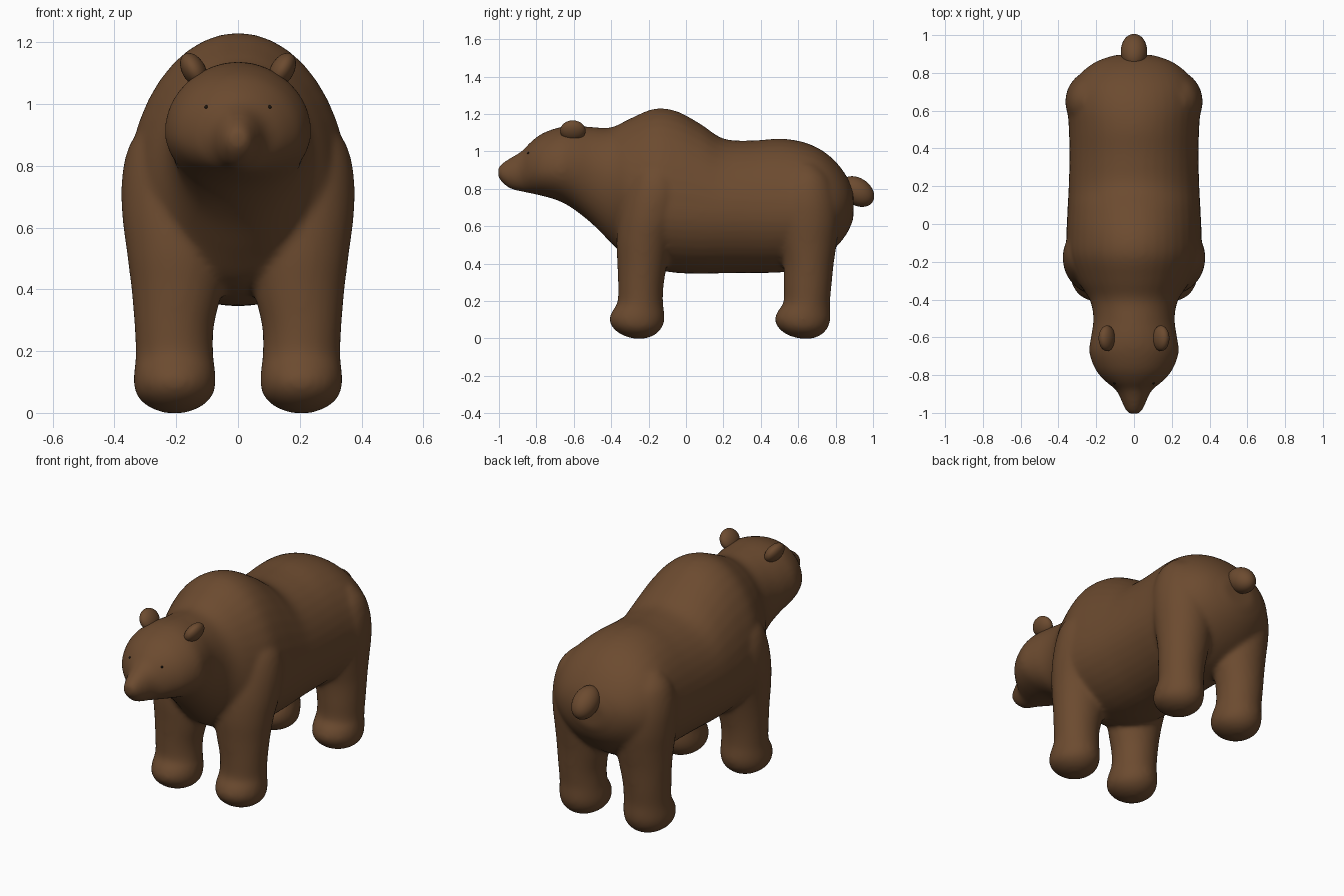
import bpy, bmesh, math
from mathutils import Vector, Matrix

if "Cube" in bpy.data.objects:
    bpy.data.objects.remove(bpy.data.objects["Cube"])


def material(name, rgb):
    m = bpy.data.materials.new(name)
    m.diffuse_color = (*rgb, 1)
    m.use_nodes = True
    m.node_tree.nodes["Principled BSDF"].inputs["Base Color"].default_value = m.diffuse_color
    return m


BROWN = material("brown fur", (0.150, 0.070, 0.029))
DARK = material("dark eye", (0.012, 0.008, 0.005))


def spline(rows, steps=4):
    """Smoothly interpolate rows of section values (Catmull-Rom)."""
    out = []
    for i in range(len(rows) - 1):
        p0, p1, p2, p3 = (rows[min(max(i + k, 0), len(rows) - 1)] for k in (-1, 0, 1, 2))
        for s in range(steps):
            t = s / steps
            out.append([0.5 * (2 * b + (c - a) * t + (2 * a - 5 * b + 4 * c - d) * t * t
                               + (3 * b - a - 3 * c + d) * t ** 3)
                        for a, b, c, d in zip(p0, p1, p2, p3)])
    return out + [list(rows[-1])]


def loft(bm, rings):
    """Skin a list of equal rings and cap both ends."""
    loops = [[bm.verts.new(p) for p in ring] for ring in rings]
    n = len(loops[0])
    faces = [bm.faces.new(loops[0]), bm.faces.new(loops[-1])]
    for a, b in zip(loops, loops[1:]):
        faces += [bm.faces.new((a[i], a[(i + 1) % n], b[(i + 1) % n], b[i])) for i in range(n)]
    bmesh.ops.recalc_face_normals(bm, faces=faces)


def finish(bm, name, mat):
    me = bpy.data.meshes.new(name)
    bm.to_mesh(me)
    bm.free()
    me.materials.append(mat)
    me.shade_smooth()
    ob = bpy.data.objects.new(name, me)
    bpy.context.collection.objects.link(ob)
    return ob


def ellipsoid(name, loc, radii, rot, mat, seg=32):
    bm = bmesh.new()
    m = (Matrix.Translation(loc) @ Matrix.Rotation(rot[1], 4, 'Y')
         @ Matrix.Rotation(rot[0], 4, 'X') @ Matrix.Diagonal((*radii, 1)))
    bmesh.ops.create_uvsphere(bm, u_segments=seg, v_segments=seg // 2, radius=1, matrix=m)
    return finish(bm, name, mat)


ANGLES = [2 * math.pi * i / 40 for i in range(40)]

# torso, neck, head and snout: y, bottom, top, half width, height of widest line
TORSO = [(-1.005, .865, .915, .025, .89), (-.985, .835, .935, .045, .88),
         (-.94, .80, .965, .065, .88), (-.88, .785, 1.0, .095, .89),
         (-.83, .775, 1.05, .155, .90), (-.77, .762, 1.095, .205, .905),
         (-.68, .735, 1.128, .237, .91), (-.60, .69, 1.137, .228, .91),
         (-.50, .61, 1.13, .215, .89), (-.40, .51, 1.128, .235, .84),
         (-.30, .42, 1.175, .30, .76), (-.17, .37, 1.228, .355, .71),
         (-.05, .35, 1.215, .358, .69), (.08, .345, 1.145, .352, .68),
         (.20, .348, 1.068, .346, .68), (.35, .35, 1.058, .342, .68),
         (.50, .352, 1.068, .345, .68), (.62, .37, 1.052, .352, .69),
         (.72, .42, 1.01, .335, .70), (.80, .485, .945, .28, .71),
         (.86, .56, .865, .20, .72), (.895, .635, .79, .10, .72)]
bm = bmesh.new()
rings = []
for y, bot, top, w, mid in spline(TORSO):
    rings.append([(w * math.cos(a), y,
                   mid + math.sin(a) * ((top - mid) if math.sin(a) > 0 else (mid - bot)))
                  for a in ANGLES])
loft(bm, rings)

# legs with paws: z, inner x, outer x, front y, back y
FRONT_LEG = [(0, .17, .24, -.29, -.21), (.02, .12, .29, -.345, -.165),
             (.055, .083, .327, -.39, -.13), (.10, .072, .338, -.41, -.115),
             (.145, .075, .335, -.395, -.117), (.19, .08, .331, -.367, -.123),
             (.28, .078, .335, -.363, -.12), (.40, .05, .345, -.367, -.10),
             (.52, .03, .36, -.372, -.07), (.65, .03, .376, -.36, -.02),
             (.78, .04, .374, -.33, .0), (.88, .08, .345, -.29, -.03),
             (.95, .14, .28, -.24, -.08)]
HIND_LEG = [(0, .17, .24, .60, .68), (.02, .12, .29, .54, .725),
            (.055, .083, .327, .495, .757), (.10, .072, .338, .475, .772),
            (.145, .075, .335, .49, .772), (.19, .08, .331, .52, .77),
            (.28, .078, .335, .523, .778), (.40, .055, .342, .52, .79),
            (.50, .04, .35, .50, .805), (.63, .03, .362, .48, .82),
            (.75, .04, .36, .48, .81), (.86, .08, .33, .52, .77),
            (.93, .14, .27, .58, .70)]
for leg in (FRONT_LEG, HIND_LEG):
    for side in (-1, 1):
        loft(bm, [[(side * ((x0 + x1) / 2 + (x1 - x0) / 2 * math.cos(a)),
                    (y0 + y1) / 2 + (y1 - y0) / 2 * math.sin(a), z) for a in ANGLES]
                  for z, x0, x1, y0, y1 in spline(leg)])

body = finish(bm, "body_with_legs", BROWN)
# fuse the shells into one soft skin
remesh = body.modifiers.new("fuse", 'REMESH')
remesh.mode = 'VOXEL'
remesh.voxel_size = 0.013
remesh.use_smooth_shade = True
soften = body.modifiers.new("soften", 'SMOOTH')
soften.factor = 0.5
soften.iterations = 10

# tail
ellipsoid("tail", (0, .915, .785), (.07, .10, .072), (math.radians(-35), 0), BROWN)

# ears and eyes
bpy.context.view_layer.update()
skin = body.evaluated_get(bpy.context.evaluated_depsgraph_get())
for side, label in ((-1, "right"), (1, "left")):
    ellipsoid(label + "_ear", (side * .143, -.605, 1.11), (.038, .068, .06),
              (0, side * math.radians(30)), BROWN)
    hit, spot, normal, face = skin.ray_cast(Vector((side * .103, -2, .99)), Vector((0, 1, 0)))
    if not hit:
        spot = Vector((side * .103, -.845, .99))
    ellipsoid(label + "_eye", spot, (.006, .006, .006), (0, 0), DARK, 12)
